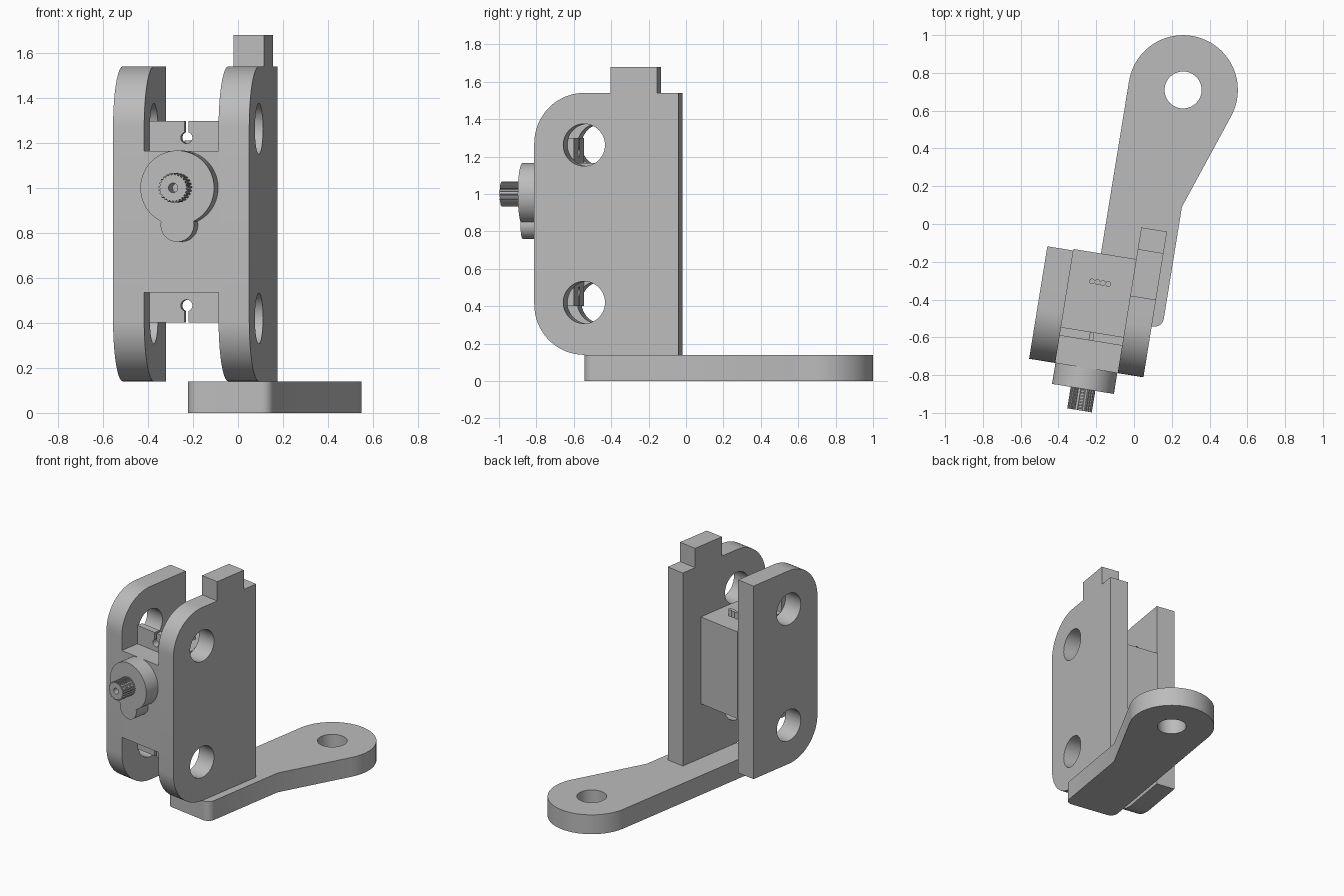
import bpy, bmesh
from math import sin, cos, pi, radians, asin, acos, atan2, hypot
from mathutils import Matrix

cube = bpy.data.objects.get("Cube")
if cube:
    bpy.data.objects.remove(cube, do_unlink=True)

grey = bpy.data.materials.new("plain grey")
grey.use_nodes = True
grey.diffuse_color = (0.5, 0.5, 0.5, 1)
grey.node_tree.nodes["Principled BSDF"].inputs["Base Color"].default_value = (0.5, 0.5, 0.5, 1)

# The whole assembly is turned slightly about the vertical
TURN = Matrix.Rotation(radians(-9.2), 4, 'Z')
# Profile planes: (x, y) along z, (y, z) along x, (x, z) along -y
FLAT = Matrix.Identity(4)
SIDE = Matrix(((0, 0, 1, 0), (1, 0, 0, 0), (0, 1, 0, 0), (0, 0, 0, 1)))
FRONT = Matrix(((1, 0, 0, 0), (0, 0, -1, 0), (0, 1, 0, 0), (0, 0, 0, 1)))


def arc(cx, cy, r, start, end, n=16):
    """Points on an arc, angles in degrees."""
    angles = [radians(start + (end - start) * i / n) for i in range(n + 1)]
    return [(cx + r * cos(t), cy + r * sin(t)) for t in angles]


def circle(cx, cy, r, n=48):
    return arc(cx, cy, r, 0, 360, n)[:-1]


def rect(x0, y0, x1, y1):
    return [(x0, y0), (x1, y0), (x1, y1), (x0, y1)]


def extrude(name, plane, low, high, *loops):
    """Fill the outline (later loops are holes) and extrude from low to high."""
    curve = bpy.data.curves.new(name, 'CURVE')
    curve.dimensions = '2D'
    curve.fill_mode = 'BOTH'
    curve.extrude = (high - low) / 2
    for loop in loops:
        spline = curve.splines.new('POLY')
        spline.points.add(len(loop) - 1)
        for point, (x, y) in zip(spline.points, loop):
            point.co = (x, y, 0, 1)
        spline.use_cyclic_u = True
    temp = bpy.data.objects.new(name, curve)
    bpy.context.collection.objects.link(temp)
    bpy.context.view_layer.update()
    graph = bpy.context.evaluated_depsgraph_get()
    mesh = bpy.data.meshes.new_from_object(temp.evaluated_get(graph))
    bpy.data.objects.remove(temp, do_unlink=True)
    bpy.data.curves.remove(curve)

    bm = bmesh.new()
    bm.from_mesh(mesh)
    bmesh.ops.remove_doubles(bm, verts=bm.verts, dist=0.0001)
    bmesh.ops.recalc_face_normals(bm, faces=bm.faces)
    bm.to_mesh(mesh)
    bm.free()
    mesh.transform(TURN @ plane @ Matrix.Translation((0, 0, (low + high) / 2)))
    mesh.name = name
    mesh.materials.clear()
    mesh.materials.append(grey)
    obj = bpy.data.objects.new(name, mesh)
    bpy.context.collection.objects.link(obj)
    bpy.ops.object.select_all(action='DESELECT')
    obj.select_set(True)
    bpy.context.view_layer.objects.active = obj
    bpy.ops.object.shade_smooth_by_angle(angle=radians(25))
    return obj


BASE = 0.14          # arm thickness
TOP = 1.54           # plate top
FACE = -0.793        # front face of plates and motor
MID = -0.127         # motor centre line
INNER_L, INNER_R = -0.294, 0.041

# Base arm: straight shank widening into a round eye
eye_x, eye_y, eye_r = 0.143, 0.742, 0.29
neck_x, neck_y = 0.236, 0.13
dx, dy = neck_x - eye_x, neck_y - eye_y
tangent = (atan2(dy, dx) + acos(eye_r / hypot(dx, dy))) * 180 / pi
arm = (arc(-0.098, -0.47, 0.05, 180, 270, 8) + arc(0.186, -0.47, 0.05, 270, 360, 8)
       + [(neck_x, neck_y)] + arc(eye_x, eye_y, eye_r, tangent, 180, 48))
extrude("base_arm", FLAT, 0, BASE, arm, circle(eye_x, eye_y, 0.098))


# Side plates: rounded front corners and two holes each
def plate(name, x0, x1, back_edge):
    r = 0.27
    outline = (back_edge + arc(FACE + r, TOP - r, r, 90, 180)
               + arc(FACE + r, BASE + r, r, 180, 270))
    holes = [circle(-0.523, z, 0.113) for z in (0.42, 1.262)]
    extrude(name, SIDE, x0, x1, outline, *holes)


plate("left_plate", INNER_L - 0.14, INNER_L, [(-0.19, BASE), (-0.19, TOP)])
plate("right_plate", INNER_R, INNER_R + 0.138,
      [(-0.012, BASE), (-0.012, TOP), (-0.128, TOP), (-0.128, 1.68),
       (-0.38, 1.68), (-0.38, TOP)])

# Motor body between the plates
extrude("motor_body", SIDE, INNER_L, INNER_R, rect(FACE, 0.535, -0.182, 1.165))

# Mounting ears with keyhole slots open to the outside
half, r = 0.009, 0.026
open_angle = asin(half / r) * 180 / pi
for name, root, way in (("upper_ear", 1.165, 1), ("lower_ear", 0.535, -1)):
    key = arc(0, 0.058, r, 90 - open_angle, 90 + open_angle - 360, 24)
    ear = ([(INNER_L - MID, 0), (INNER_R - MID, 0), (INNER_R - MID, 0.133), (half, 0.133)]
           + key + [(-half, 0.133), (INNER_L - MID, 0.133)])
    extrude(name, FRONT, 0.6, 0.646, [(MID + x, root + way * z) for x, z in ear])

# Gear housing: large disc with a small lobe below it
housing = (arc(MID, 1.0, 0.166, -63.8, 243.8, 56)
           + arc(MID, 0.835, 0.075, 167, 373, 24))
extrude("gear_housing", FRONT, -FACE, 0.905, housing)

# Toothed output shaft with a screw hole
teeth = 25
shaft = []
for i in range(teeth):
    for step, radius in ((0, 0.066), (0.4, 0.066), (0.5, 0.059), (0.9, 0.059)):
        t = 2 * pi * (i + step) / teeth
        shaft.append((MID + radius * cos(t), 1.0 + radius * sin(t)))
extrude("output_shaft", FRONT, 0.905, 1.02, shaft, circle(MID, 1.0, 0.021, 24))

# Short wire stubs on the motor top
for i in range(4):
    extrude(f"wire_{i + 1}", FLAT, 1.15, 1.21,
            circle(MID + (i - 1.5) * 0.029, -0.335, 0.015, 16))
